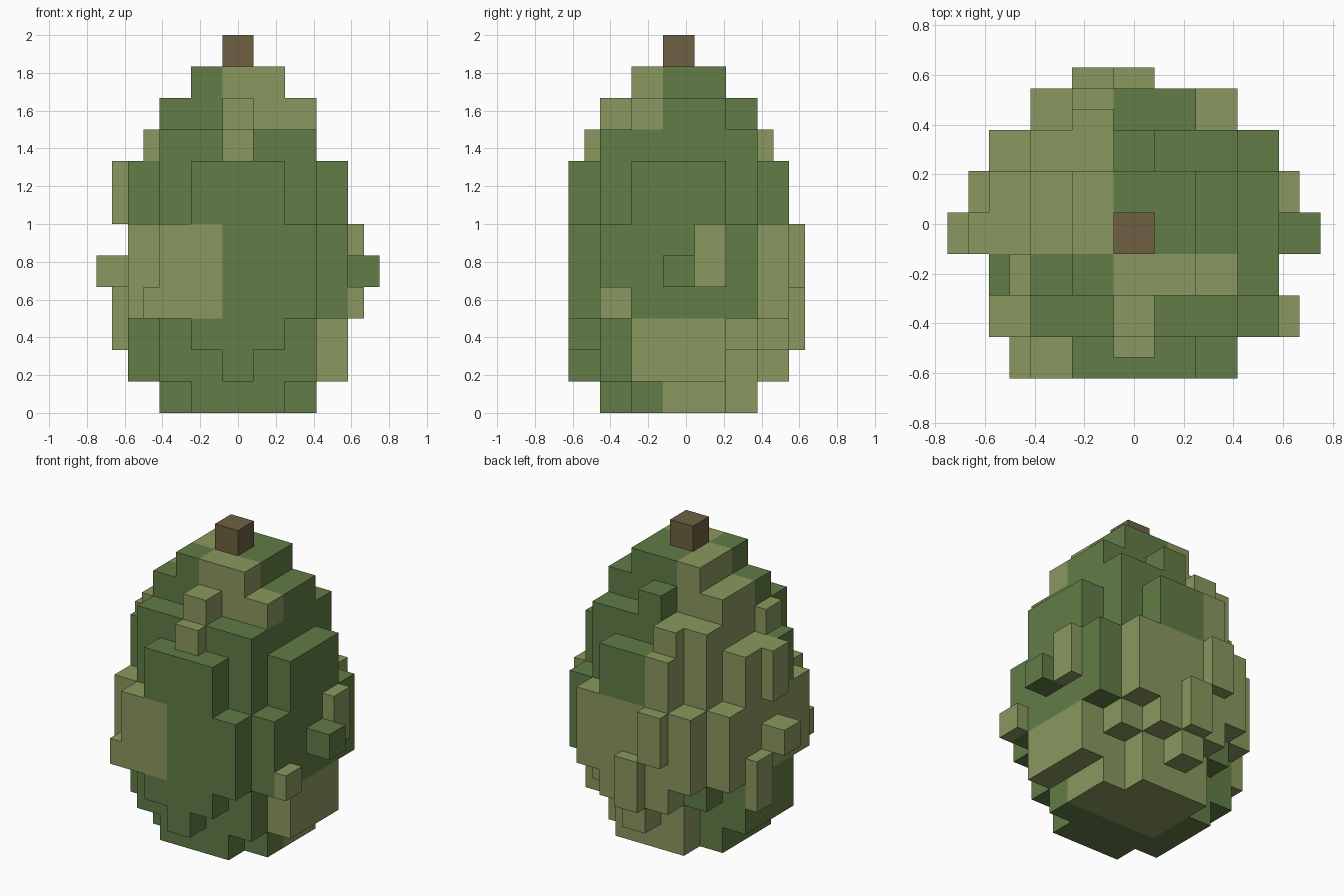
import bpy, bmesh

if "Cube" in bpy.data.objects:
    bpy.data.objects.remove(bpy.data.objects["Cube"])

U = 1 / 6           # voxel size
Y0 = -0.0375        # y of the stem column


def lin(c):
    c /= 255
    return c / 12.92 if c < 0.04045 else ((c + 0.055) / 1.055) ** 2.4


def material(name, rgb):
    m = bpy.data.materials.new(name)
    m.diffuse_color = (*[lin(c) for c in rgb], 1)
    m.use_nodes = True
    m.node_tree.nodes["Principled BSDF"].inputs["Base Color"].default_value = m.diffuse_color
    return m


DARK = material("dark green", (98, 124, 70))
LIGHT = material("light green", (138, 153, 94))
BROWN = material("stem brown", (111, 97, 66))


# Footprint of the body in each layer
def filled(i, j, k):
    a, b = abs(i), abs(j)
    if k == 0:
        return a <= 2 and b <= 2 and a + b < 4
    if k == 1:
        if b == 3:
            return i == 0
        if a == 3:
            return b <= 1
        return a <= 2 and b <= 2 and not (j == 2 and a == 2)
    if k in (2, 6, 7):
        return a <= 3 and b <= 3 and a + b <= 4
    if 3 <= k <= 5:
        return a <= 3 and b <= 3 and a + b < 6
    if k == 8:
        return a <= 2 and b <= 2
    if k == 9:
        return (a <= 2 and b <= 1) or (i == 0 and b == 2)
    return k == 10 and a <= 1 and b <= 1


# Colour patches
def is_light(i, j, k):
    if k == 0:
        return j >= 0 and i >= -1
    if k <= 2:
        return (j >= 0 and i >= -1) or (i == 3 and j >= -1)
    if k <= 5:
        return i <= -1 or j == 3
    if k <= 8:
        return i <= -1 and j >= 0
    return (i <= -1 and j >= 0) or (i >= 0 and j <= -1)


def finish(name, bm, mats):
    me = bpy.data.meshes.new(name)
    bm.to_mesh(me)
    bm.free()
    for m in mats:
        me.materials.append(m)
    ob = bpy.data.objects.new(name, me)
    bpy.context.collection.objects.link(ob)
    return ob


# Fruit body: outer faces of the voxels only
bm = bmesh.new()
verts = {}


def vert(c):
    if c not in verts:
        verts[c] = bm.verts.new(((c[0] / 2) * U, Y0 + (c[1] / 2) * U, c[2] / 2 * U))
    return verts[c]


cells = [(i, j, k) for k in range(11) for i in range(-3, 4)
         for j in range(-3, 4) if filled(i, j, k)]
for i, j, k in cells:
    centre = (2 * i, 2 * j, 2 * k + 1)
    for axis in range(3):
        for s in (-1, 1):
            n = [i, j, k]
            n[axis] += s
            if n[2] >= 0 and filled(*n):
                continue
            p, q = (axis + 1) % 3, (axis + 2) % 3
            ring = []
            for dp, dq in ((-1, -1), (1, -1), (1, 1), (-1, 1))[::s]:
                c = list(centre)
                c[axis] += s
                c[p] += dp
                c[q] += dq
                ring.append(vert(tuple(c)))
            bm.faces.new(ring).material_index = int(is_light(i, j, k))
finish("fruit_body", bm, [DARK, LIGHT])


# Boxes given in cell units: lower and upper corners
def box(name, lo, hi, mat):
    bm = bmesh.new()
    bmesh.ops.create_cube(bm, size=1)
    for v in bm.verts:
        f = [lo[a] + (v.co[a] + 0.5) * (hi[a] - lo[a]) for a in range(3)]
        v.co = (f[0] * U, Y0 + f[1] * U, f[2] * U)
    return finish(name, bm, [mat])


def side_bump(name, axis, s, start, depth, across, k, height, mat):
    lo, hi = [0, 0, k], [0, 0, k + height]
    lo[axis], hi[axis] = sorted((s * start, s * (start + depth)))
    lo[1 - axis], hi[1 - axis] = across - 0.5, across + 0.5
    box(name, lo, hi, mat)


# Skin bumps: axis, side, start, depth, across, layer, height
side_bump("right_knob", 0, 1, 3.5, 1, 0, 4, 1, DARK)
side_bump("left_knob", 0, -1, 3.5, 1, 0, 4, 1, LIGHT)
for n, b in enumerate([
        (0, 1, 3.5, .5, 1, 4, 2), (0, 1, 3.5, .5, -2, 3, 1),      # right
        (0, -1, 3.5, .5, 0, 6, 2), (0, -1, 3.5, .5, 1, 2, 2),     # left
        (0, -1, 2.5, .5, -1, 8, 1), (0, -1, 2.5, .5, -3, 3, 1),
        (1, 1, 3.5, .5, -1, 4, 2), (1, 1, 3.5, .5, 0, 2, 2),      # back
        (1, 1, 2.5, .5, -1, 8, 1),
        (1, -1, 2.5, .5, 0, 8, 1)]):                              # front
    side_bump(f"skin_bump_{n + 1}", *b, LIGHT)

# Stem
box("stem", (-.5, -.5, 11), (.5, .5, 12), BROWN)
